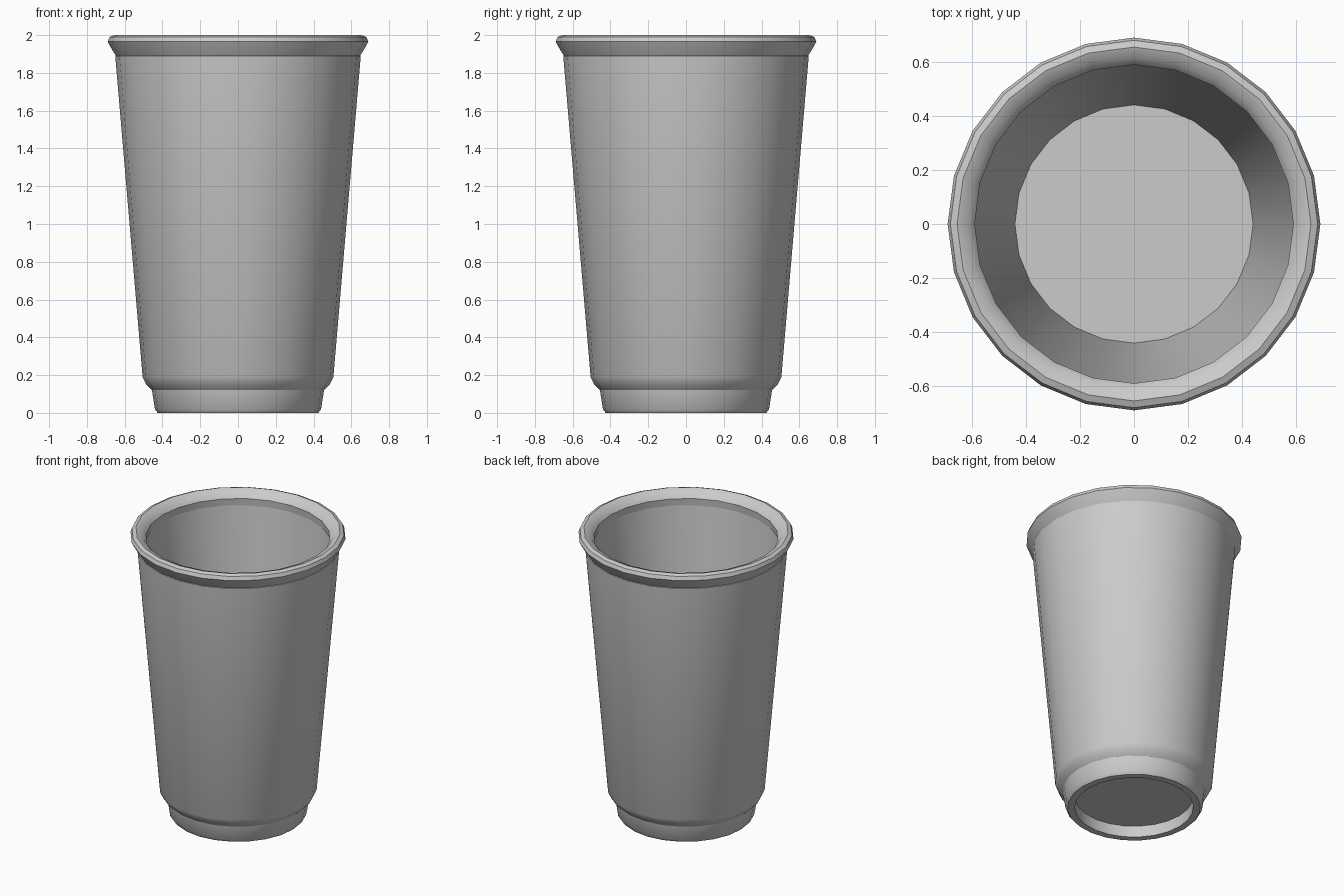
import bpy
import bmesh
from math import cos, sin, pi, radians

if "Cube" in bpy.data.objects:
    bpy.data.objects.remove(bpy.data.objects["Cube"])

paper = bpy.data.materials.new("grey paper")
paper.use_nodes = True
grey = (0.6, 0.6, 0.6, 1)
paper.diffuse_color = grey
paper.node_tree.nodes["Principled BSDF"].inputs["Base Color"].default_value = grey


def lathe(name, profile, closed=True, sides=24):
    """Revolve (radius, height) points around the z axis."""
    bm = bmesh.new()
    rings = []
    for r, z in profile:
        if r == 0:
            rings.append([bm.verts.new((0, 0, z))] * sides)
        else:
            rings.append([bm.verts.new((r * cos(2 * pi * i / sides),
                                        r * sin(2 * pi * i / sides), z))
                          for i in range(sides)])
    pairs = list(zip(rings, rings[1:]))
    if closed:
        pairs.append((rings[-1], rings[0]))
    for low, high in pairs:
        for i in range(sides):
            j = (i + 1) % sides
            corners = dict.fromkeys((low[i], low[j], high[j], high[i]))
            bm.faces.new(list(corners))
    bmesh.ops.recalc_face_normals(bm, faces=bm.faces)
    mesh = bpy.data.meshes.new(name)
    bm.to_mesh(mesh)
    bm.free()
    mesh.materials.append(paper)
    obj = bpy.data.objects.new(name, mesh)
    bpy.context.collection.objects.link(obj)
    bpy.ops.object.select_all(action="DESELECT")
    obj.select_set(True)
    bpy.context.view_layer.objects.active = obj
    bpy.ops.object.shade_smooth_by_angle(angle=radians(35))
    return obj


# Tapered wall with its thickness and the tucked-in lower edge
lathe("cup_wall", [(0.455, 0.12), (0.485, 0.15), (0.505, 0.19), (0.65, 1.89),
                   (0.60, 1.91), (0.44, 0.13)])

# Rolled lip
lathe("rolled_rim", [(0.645, 1.89), (0.665, 1.92), (0.69, 1.965), (0.68, 1.99),
                     (0.655, 2.0), (0.615, 1.985), (0.59, 1.95), (0.595, 1.90)])

# Narrow foot ring
lathe("foot_ring", [(0.38, 0.0), (0.425, 0.0), (0.44, 0.02), (0.457, 0.13),
                    (0.43, 0.14), (0.38, 0.10)])

# Raised floor, hollow underneath
lathe("cup_floor", [(0, 0.08), (0.40, 0.08), (0.445, 0.14), (0, 0.14)], closed=False)
